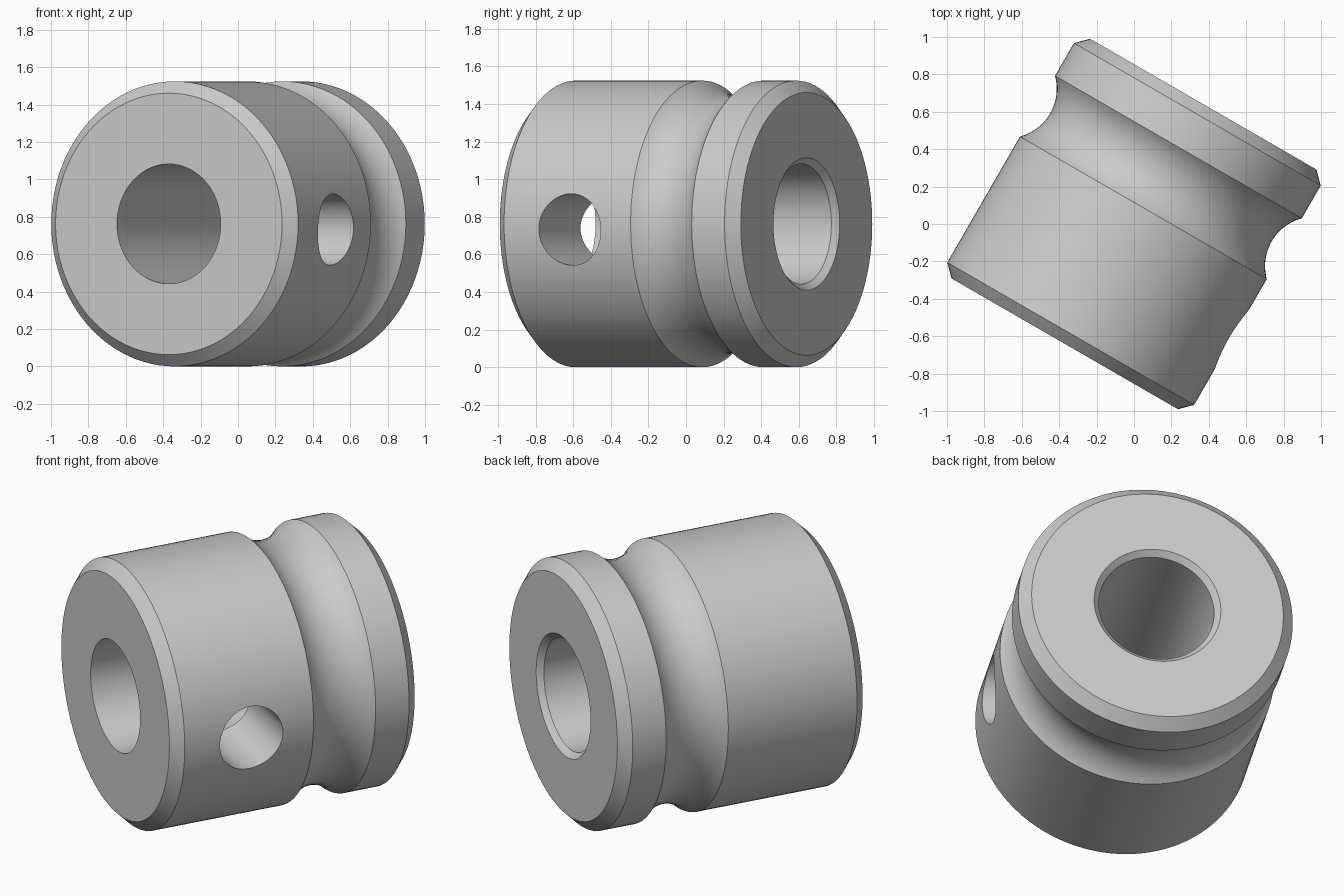
import bpy, bmesh, math
from mathutils import Matrix, Vector

cube = bpy.data.objects.get("Cube")
if cube:
    bpy.data.objects.remove(cube, do_unlink=True)

R, BORE, HALF, BEVEL, LIP = 0.762, 0.32, 0.74, 0.063, 0.032
SEGMENTS = 96
# Local z becomes the drum axis, local x points to the side hole
PLACE = (Matrix.Translation((0, 0, R)) @ Matrix.Rotation(math.radians(-30), 4, 'Z')
         @ Matrix.Rotation(math.radians(-90), 4, 'X'))

grey = bpy.data.materials.new("plain grey")
grey.use_nodes = True
colour = (0.6, 0.6, 0.6, 1)
grey.diffuse_color = colour
grey.node_tree.nodes["Principled BSDF"].inputs["Base Color"].default_value = colour


def make_object(name, bm):
    bmesh.ops.recalc_face_normals(bm, faces=bm.faces)
    mesh = bpy.data.meshes.new(name)
    bm.to_mesh(mesh)
    bm.free()
    mesh.materials.append(grey)
    obj = bpy.data.objects.new(name, mesh)
    bpy.context.collection.objects.link(obj)
    obj.matrix_world = PLACE
    return obj


def groove_arc(start, end, depth, steps=20):
    """Round groove cut into the outer wall, as (radius, height) points."""
    half = (end - start) / 2
    radius = (half ** 2 + depth ** 2) / (2 * depth)
    sweep = math.asin(half / radius)
    for i in range(steps + 1):
        a = sweep * (2 * i / steps - 1)
        yield (R - depth + radius * (1 - math.cos(a)),
               (start + end) / 2 + radius * math.sin(a))


# Drum: bevelled ends, rounded groove, straight bore with a bevelled back lip
profile = [(BORE, -HALF), (R - BEVEL, -HALF), (R, BEVEL - HALF),
           *groove_arc(0.1, 0.475, 0.078),
           (R, HALF - BEVEL), (R - BEVEL, HALF),
           (BORE + LIP, HALF), (BORE, HALF - LIP)]
bm = bmesh.new()
verts = [bm.verts.new((r, 0, t)) for r, t in profile]
edges = [bm.edges.new((v, verts[i - 1])) for i, v in enumerate(verts)]
bmesh.ops.spin(bm, geom=verts + edges, cent=(0, 0, 0), axis=(0, 0, 1),
               angle=math.tau, steps=SEGMENTS)
bmesh.ops.remove_doubles(bm, verts=bm.verts, dist=0.0001)
drum = make_object("grooved_drum", bm)

# Side hole: one round cut from the outer wall into the bore
bm = bmesh.new()
bmesh.ops.create_cone(bm, cap_ends=True, segments=64, radius1=0.19, radius2=0.19, depth=0.9,
                      matrix=Matrix.Translation((0.55, 0.03, -0.274))
                      @ Matrix.Rotation(math.radians(90), 4, 'Y'))
cutter = make_object("side_hole_cutter", bm)
cutter.hide_render = True

cut = drum.modifiers.new("side hole", 'BOOLEAN')
cut.operation = 'DIFFERENCE'
cut.solver = 'EXACT'
cut.object = cutter

bpy.ops.object.select_all(action='DESELECT')
drum.select_set(True)
bpy.context.view_layer.objects.active = drum
bpy.ops.object.modifier_apply(modifier=cut.name)
bpy.data.objects.remove(cutter, do_unlink=True)
bpy.ops.object.shade_smooth_by_angle(angle=math.radians(30))
